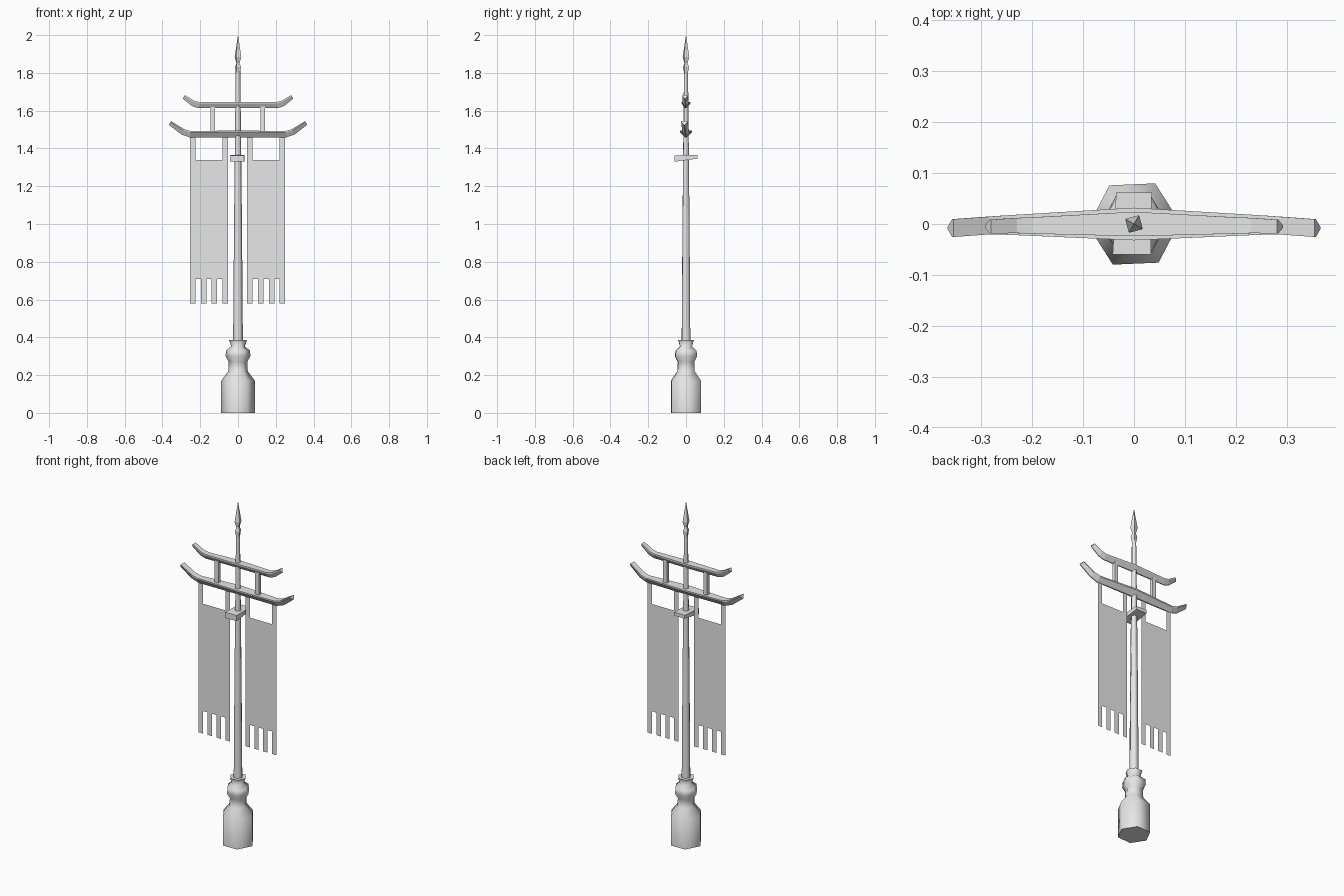
import bpy
import bmesh
from math import cos, sin, tau, radians

old = bpy.data.objects.get("Cube")
if old:
    bpy.data.objects.remove(old, do_unlink=True)

gray = bpy.data.materials.new("plain gray")
gray.use_nodes = True
gray.diffuse_color = (0.8, 0.8, 0.8, 1)
gray.node_tree.nodes["Principled BSDF"].inputs["Base Color"].default_value = (0.8, 0.8, 0.8, 1)


def finish(name, bm, smooth_angle=None, recalc=True):
    if recalc:
        bmesh.ops.recalc_face_normals(bm, faces=bm.faces)
    mesh = bpy.data.meshes.new(name)
    bm.to_mesh(mesh)
    bm.free()
    mesh.materials.append(gray)
    obj = bpy.data.objects.new(name, mesh)
    bpy.context.collection.objects.link(obj)
    if smooth_angle:
        bpy.ops.object.select_all(action='DESELECT')
        obj.select_set(True)
        bpy.context.view_layer.objects.active = obj
        bpy.ops.object.shade_smooth_by_angle(angle=radians(smooth_angle))
    return obj


def loft(name, sections, smooth_angle=None):
    """Skin a row of equal-length point rings and cap both ends."""
    bm = bmesh.new()
    rings = [[bm.verts.new(p) for p in s] for s in sections]
    n = len(rings[0])
    for a, b in zip(rings, rings[1:]):
        for i in range(n):
            j = (i + 1) % n
            bm.faces.new((a[i], a[j], b[j], b[i]))
    bm.faces.new(rings[0])
    bm.faces.new(rings[-1])
    return finish(name, bm, smooth_angle)


def turned(name, profile, sides, turn, smooth_angle=None):
    """Lathe a (radius, height) profile with few sides."""
    angles = [radians(turn) + tau * i / sides for i in range(sides)]
    return loft(name, [[(r * cos(a), r * sin(a), z) for a in angles]
                       for r, z in profile], smooth_angle)


def box(name, x0, x1, y0, y1, z0, z1):
    return loft(name, [[(x0, y0, z), (x1, y0, z), (x1, y1, z), (x0, y1, z)]
                       for z in (z0, z1)])


# Hexagonal foot, pole and spear point
turned("base", [(0.09, 0), (0.09, 0.17), (0.052, 0.22), (0.049, 0.27),
                (0.066, 0.30), (0.063, 0.33), (0.036, 0.352), (0.047, 0.386)],
       6, 2.5, 65)
turned("pole", [(0.026, 0.37), (0.021, 1.0), (0.016, 1.47), (0.012, 1.82)], 6, 2.5, 65)
turned("spear_tip", [(0.012, 1.80), (0.018, 1.83), (0.010, 1.852),
                     (0.020, 1.885), (0.0005, 2.0)], 4, 60)


# Upswept beams: flat top, thin rim and a keel below
def beam(name, half):
    sections = []
    stations = [(-1, s) for s in reversed(half)] + [(1, s) for s in half[1:]]
    for side, (xt, zt, xb, zb, w, yc) in stations:
        k = 0.22
        xr, zr = xt + (xb - xt) * k, zt + (zb - zt) * k
        sections.append([(side * xt, yc - w, zt), (side * xt, yc + w, zt),
                         (side * xr, yc + w, zr),
                         (side * xb, yc + 0.15 * w, zb), (side * xb, yc - 0.15 * w, zb),
                         (side * xr, yc - w, zr)])
    return loft(name, sections)


beam("lower_beam", [(0, 1.495, 0, 1.458, 0.032, 0),
                    (0.25, 1.492, 0.255, 1.458, 0.019, -0.002),
                    (0.285, 1.502, 0.30, 1.474, 0.0175, -0.003),
                    (0.355, 1.545, 0.366, 1.525, 0.0175, -0.008)])
beam("upper_beam", [(0, 1.646, 0, 1.613, 0.024, 0),
                    (0.20, 1.645, 0.21, 1.613, 0.016, -0.003),
                    (0.23, 1.652, 0.243, 1.624, 0.015, -0.003),
                    (0.281, 1.682, 0.293, 1.664, 0.0135, -0.005)])

# Struts between the beams
for label, x in (("right", -0.133), ("left", 0.13)):
    box(label + "_strut", x - 0.012, x + 0.012, -0.01, 0.01, 1.485, 1.625)

# Wedge-shaped bracket through the pole
loft("bracket", [[(x0, y, z0), (x1, y, z0), (x1, y, z1), (x0, y, z1)]
                 for y, x0, x1, z0, z1 in ((-0.06, -0.042, 0.033, 1.33, 1.363),
                                           (0.062, -0.035, 0.035, 1.346, 1.366))])


# Thin cloth banners with hanging straps and a cut fringe
def banner(name, x0, x1):
    bm = bmesh.new()
    width, tail = x1 - x0, 0.029
    xs = []
    for i in range(4):
        start = x0 + i * (width - tail) / 3
        xs += [start, start + tail]
    heights = (0.578, 0.71, 1.34, 1.47)
    grid = [[bm.verts.new((x, 0, z)) for x in xs] for z in heights]
    for row in range(3):
        for col in range(7):
            fringe_gap = row == 0 and col % 2 == 1
            strap_gap = row == 2 and col not in (0, 6)
            if not (fringe_gap or strap_gap):
                bm.faces.new((grid[row][col], grid[row][col + 1],
                              grid[row + 1][col + 1], grid[row + 1][col]))
    loose = [v for v in bm.verts if not v.link_faces]
    bmesh.ops.delete(bm, geom=loose, context='VERTS')
    return finish(name, bm, recalc=False)


banner("right_banner", -0.255, -0.052)
banner("left_banner", 0.048, 0.25)
